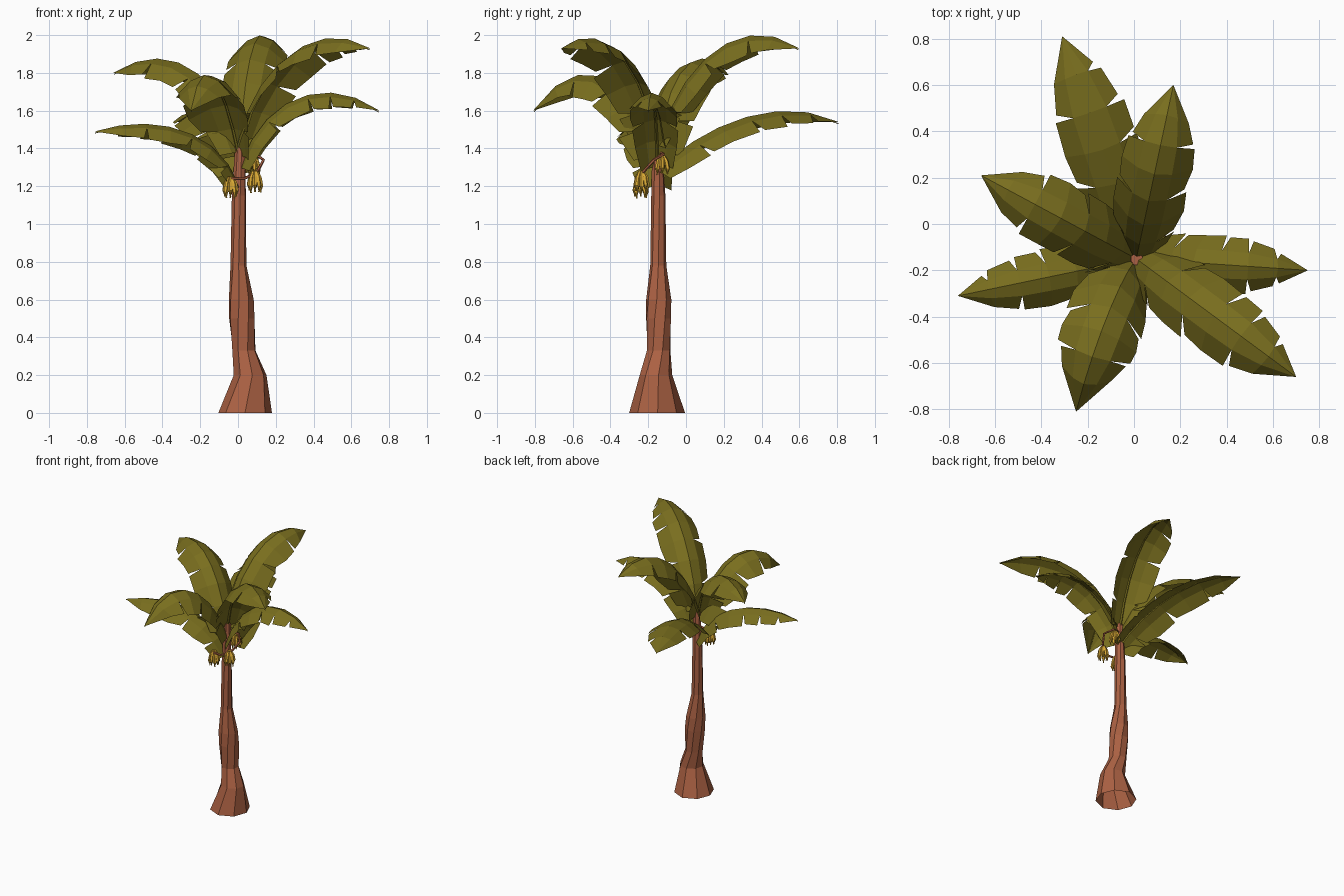
import bpy, bmesh, math, random
from mathutils import Vector
from mathutils.geometry import interpolate_bezier

random.seed(4)
if "Cube" in bpy.data.objects:
    bpy.data.objects.remove(bpy.data.objects["Cube"])

UP = Vector((0, 0, 1))


def material(name, rgb):
    mat = bpy.data.materials.new(name)
    mat.use_nodes = True
    mat.diffuse_color = (*rgb, 1)
    bsdf = next(n for n in mat.node_tree.nodes if n.type == "BSDF_PRINCIPLED")
    bsdf.inputs["Base Color"].default_value = (*rgb, 1)
    bsdf.inputs["Roughness"].default_value = 0.8
    return mat


bark = material("bark brown", (0.41, 0.12, 0.056))
green = material("leaf green", (0.19, 0.155, 0.013))
yellow = material("fruit yellow", (0.7, 0.4, 0.035))


def finish(name, bm, mat):
    mesh = bpy.data.meshes.new(name)
    bm.to_mesh(mesh)
    bm.free()
    mesh.materials.append(mat)
    obj = bpy.data.objects.new(name, mesh)
    bpy.context.collection.objects.link(obj)
    return obj


def frames(points):
    """Tangent, sideways and normal directions along a path."""
    result = []
    for i in range(len(points)):
        tangent = (points[min(i + 1, len(points) - 1)] - points[max(i - 1, 0)]).normalized()
        side = tangent.cross(UP)
        side = side.normalized() if side.length > 0.01 else Vector((1, 0, 0))
        result.append((tangent, side, side.cross(tangent)))
    return result


def add_tube(bm, points, radii, sides, level=False, twist=0.0, rough=0.0):
    """Closed tube along a path; a level tube has flat rings and an open foot."""
    rings = []
    for i, (p, r, (_, u, v)) in enumerate(zip(points, radii, frames(points))):
        if level:
            u, v = Vector((1, 0, 0)), Vector((0, 1, 0))
        ring = []
        for k in range(sides):
            a = math.tau * k / sides + twist * i
            rr = r * (1 + random.uniform(-rough, rough))
            ring.append(bm.verts.new(p + (u * math.cos(a) + v * math.sin(a)) * rr))
        rings.append(ring)
    for low, high in zip(rings, rings[1:]):
        for k in range(sides):
            j = (k + 1) % sides
            bm.faces.new((low[k], low[j], high[j], high[k]))
    if not level:
        bm.faces.new(rings[0][::-1])
    bm.faces.new(rings[-1])


def tube(name, points, radii, sides, mat, **options):
    bm = bmesh.new()
    add_tube(bm, [Vector(p) for p in points], radii, sides, **options)
    bmesh.ops.recalc_face_normals(bm, faces=bm.faces)
    return finish(name, bm, mat)


# Trunk: flared foot, pinched ankle, gentle S-bend, narrow top
trunk_path = [(0.037, -0.15, 0), (0.062, -0.16, 0.2), (0.03, -0.145, 0.33),
              (0.022, -0.145, 0.5), (0.016, -0.145, 0.6), (0.003, -0.147, 0.78),
              (0.005, -0.147, 1.15), (0.012, -0.152, 1.45)]
tube("trunk", trunk_path, [0.146, 0.088, 0.064, 0.071, 0.066, 0.043, 0.038, 0.027],
     8, bark, level=True, twist=0.16, rough=0.04)


# Leaves: arched rib with two drooping, notched blades
def blade_width(t):
    return min(1, 0.72 + 1.2 * t) if t < 0.6 else max(0.0, 1 - ((t - 0.6) / 0.4) ** 2.4)


def leaf(name, tip, root_z, h1, h2, half, bow=0.0, droop=0.6, panels=7):
    root, tip = Vector((0.01, -0.15, root_z)), Vector(tip)
    a, b = root.lerp(tip, 0.15), root.lerp(tip, 0.6)
    sway = (tip - root).cross(UP).normalized() * bow
    a, b = a + sway, b + sway
    a.z, b.z = h1, h2
    steps = panels * 5
    path = interpolate_bezier(root, a, b, tip, steps + 1)
    frame = frames(path)
    bm = bmesh.new()

    def point(step, sign, reach):
        # The blade curls down more towards its edge
        _, side, normal = frame[step]
        w = half * blade_width(step / steps) * reach
        return path[step] + side * sign * w - normal * w * (0.1 + droop * reach)

    spine = [bm.verts.new(path[i * 5]) for i in range(panels + 1)]
    for sign in (-1, 1):
        shift = random.randint(0, 1)
        middle = [bm.verts.new(point(i * 5, sign, 0.5)) for i in range(panels)]
        middle.append(spine[-1])
        edge = None
        for i in range(panels):
            # A notch opens where the outer edge restarts further along
            notched = i > 0 and (i + shift) % 2 == 0 or i == panels - 2
            if edge is None or notched:
                edge = bm.verts.new(point(i * 5 + int(notched), sign, random.uniform(0.93, 1)))
            last = i == panels - 1
            outer = spine[-1] if last else bm.verts.new(
                point(i * 5 + 5, sign, random.uniform(1, 1.06)))
            strips = [(spine[i], spine[i + 1], middle[i + 1], middle[i]),
                      (middle[i], middle[i + 1], outer, edge)]
            for quad in strips:
                corners = list(dict.fromkeys(quad))
                bm.faces.new(corners if sign < 0 else corners[::-1])
            edge = outer

    # Midrib, tucked under the blade
    rib = [path[i * 5] - frame[i * 5][2] * 0.009 for i in range(panels + 1)]
    add_tube(bm, rib, [0.009 - 0.007 * i / panels for i in range(panels + 1)], 4)
    return finish(name, bm, green)


leaf("back_left_leaf", (-0.31, 0.81, 1.54), 1.28, 1.45, 1.72, 0.16, bow=0.015, droop=0.4)
leaf("back_leaf", (0.17, 0.6, 1.93), 1.42, 1.86, 2.14, 0.15)
leaf("upper_side_leaf", (-0.66, 0.21, 1.8), 1.38, 1.84, 1.98, 0.145)
leaf("lower_side_leaf", (-0.76, -0.31, 1.49), 1.2, 1.51, 1.59, 0.12)
leaf("front_leaf", (-0.25, -0.81, 1.6), 1.36, 1.71, 2.0, 0.165, bow=0.035)
leaf("front_left_leaf", (0.7, -0.66, 1.93), 1.42, 1.87, 2.1, 0.15)
leaf("left_leaf", (0.75, -0.2, 1.6), 1.3, 1.66, 1.81, 0.12)

# Fruit stalk curling out of the crown
stalk = [(0.02, -0.14, 1.38), (0.09, -0.12, 1.37), (0.135, -0.17, 1.34),
         (0.1, -0.23, 1.27), (0.03, -0.26, 1.24), (-0.05, -0.25, 1.24)]
tube("fruit_stalk", stalk, [0.008] * len(stalk), 5, bark)


# Fruit bunches: small curved fingers hanging round a point
def bunch(name, centre, length, count):
    bm = bmesh.new()
    c = Vector(centre)
    for k in range(count):
        a = math.tau * k / count
        out = Vector((math.cos(a), math.sin(a), 0))
        drop = -UP * length * random.uniform(0.88, 1)
        path = [c + out * 0.01, c + out * 0.024 + drop * 0.3,
                c + out * 0.032 + drop * 0.7, c + out * 0.03 + drop]
        add_tube(bm, path, [0.006, 0.012, 0.012, 0.005], 5)
    bmesh.ops.recalc_face_normals(bm, faces=bm.faces)
    return finish(name, bm, yellow)


bunch("right_bunch", (-0.04, -0.24, 1.25), 0.115, 8)
bunch("left_bunch", (0.09, -0.235, 1.28), 0.115, 8)
bunch("upper_bunch", (0.075, -0.125, 1.36), 0.1, 6)
